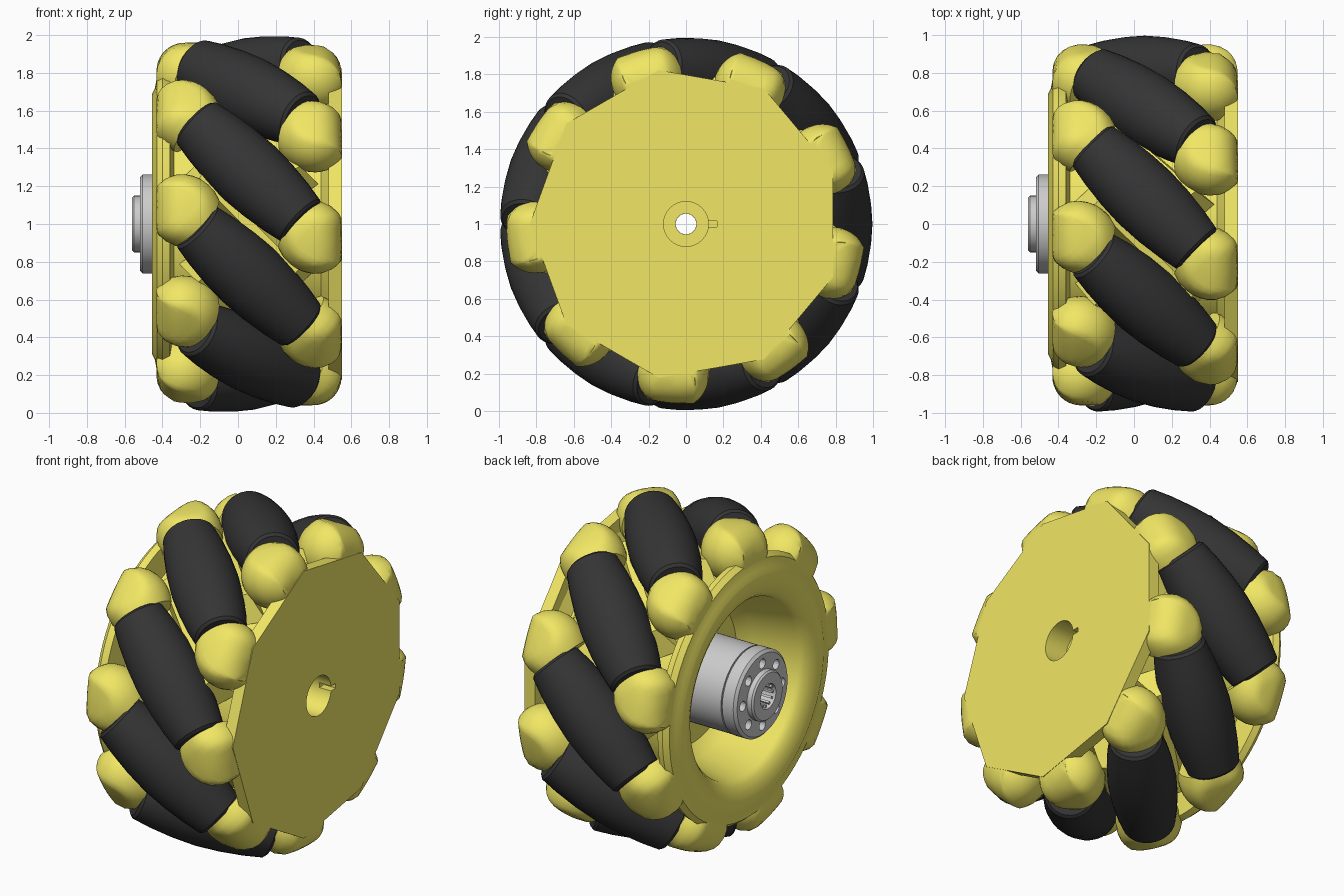
import bpy, bmesh
from math import pi, cos, sin, sqrt, radians
from mathutils import Matrix, Vector

if "Cube" in bpy.data.objects:
    bpy.data.objects.remove(bpy.data.objects["Cube"])

CX, N = 0.057, 9                      # middle of the rim, number of rollers
HUB_CENTRE = Matrix.Translation((0, 0, 1))


def material(name, colour):
    m = bpy.data.materials.new(name)
    m.diffuse_color = (*colour, 1)
    m.use_nodes = True
    m.node_tree.nodes["Principled BSDF"].inputs["Base Color"].default_value = m.diffuse_color
    return m


yellow = material("yellow_plastic", (0.88, 0.80, 0.13))
rubber = material("black_rubber", (0.035, 0.035, 0.035))


def add(name, bm, matrix, mat):
    bmesh.ops.remove_doubles(bm, verts=bm.verts, dist=1e-5)
    bmesh.ops.recalc_face_normals(bm, faces=bm.faces)
    me = bpy.data.meshes.new(name)
    bm.to_mesh(me)
    bm.free()
    if mat:
        me.materials.append(mat)
    ob = bpy.data.objects.new(name, me)
    ob.matrix_world = matrix
    bpy.context.collection.objects.link(ob)
    return ob


def lathe(name, profile, seg, matrix=HUB_CENTRE, mat=None, closed=True, start=0):
    """Revolve (x, radius) points about the local x axis."""
    bm = bmesh.new()
    rings = [[bm.verts.new((x, r * cos(start + 2 * pi * i / seg), r * sin(start + 2 * pi * i / seg)))
              for i in range(seg)] for x, r in profile]
    for k in range(len(rings) if closed else len(rings) - 1):
        a, b = rings[k], rings[(k + 1) % len(rings)]
        for i in range(seg):
            j = (i + 1) % seg
            bm.faces.new((a[i], a[j], b[j], b[i]))
    return add(name, bm, matrix, mat)


def cut(ob, cutter):
    cutter.hide_render = True
    cutter.hide_set(True)
    cutter.display_type = 'WIRE'
    mod = ob.modifiers.new("cut", 'BOOLEAN')
    mod.operation, mod.solver, mod.object = 'DIFFERENCE', 'EXACT', cutter


def skewed(angle, radius, side=1):
    """Frame on the rim: local x runs 45 degrees across it, local z outward."""
    er = Vector((0, cos(angle), sin(angle)))
    et = Vector((0, -sin(angle), cos(angle)))
    d = (Vector((1, 0, 0)) + et).normalized() * side
    m = Matrix((d, er.cross(d), er)).transposed().to_4x4()
    m.translation = Vector((CX, 0, 1)) + er * radius
    return m


def trim_to_rim(ob, matrix):
    """Press a bracket into the wheel envelope: flat sides, rounded shoulders."""
    inv = matrix.inverted()
    for v in ob.data.vertices:
        p = matrix @ v.co
        p.x = max(-0.432, min(0.548, p.x))
        shoulder = max(0, abs(p.x - 0.058) - 0.34)
        limit = 0.81 + sqrt(max(0, 0.15 ** 2 - shoulder ** 2))
        r = sqrt(p.y ** 2 + (p.z - 1) ** 2)
        if r > limit:
            p.y, p.z = p.y * limit / r, 1 + (p.z - 1) * limit / r
        v.co = inv @ p


# drum: flat outer face with a recessed bore, deep dish and round rim on the hub side
drum = lathe("wheel_drum", [
    (0.55, 0.12), (0.55, 0.72), (0.49, 0.74), (0.44, 0.64), (-0.34, 0.64), (-0.36, 0.79),
    (-0.40, 0.80), (-0.43, 0.775), (-0.44, 0.72), (-0.455, 0.69), (-0.455, 0.65), (-0.44, 0.60),
    (-0.42, 0.56), (-0.39, 0.535), (-0.12, 0.48), (-0.05, 0.42), (-0.05, 0.055),
    (0.40, 0.055), (0.40, 0.12)], 72, mat=yellow)

# keyway beside the bore
bm = bmesh.new()
bmesh.ops.create_cube(bm, size=1, matrix=Matrix.Translation((0.53, 0.135, 0))
                      @ Matrix.Diagonal((0.12, 0.06, 0.03, 1)))
cut(drum, add("keyway_cutter", bm, HUB_CENTRE, None))

# nine-sided outer plate carrying the roller ends
corner = 0.785 / cos(pi / N)
lathe("outer_plate", [(0.48, 0.6), (0.48, corner), (0.55, corner), (0.55, 0.6)],
      N, mat=yellow, start=pi / N)

# rollers, rounded end brackets and the webs between rollers
half = [(0.40, 0.0), (0.40, 0.135), (0.385, 0.151), (0.28, 0.171), (0.14, 0.188)]
roller = half + [(0, 0.195)] + [(-x, r) for x, r in reversed(half)]
bracket = [(0.39, 0.0), (0.39, 0.17), (0.44, 0.185), (0.49, 0.187), (0.53, 0.182), (0.57, 0.168),
           (0.61, 0.145), (0.64, 0.115), (0.665, 0.07), (0.675, 0.03), (0.677, 0.0)]
for i in range(N):
    a = 2 * pi * i / N
    lathe(f"roller_{i + 1}", roller, 32, skewed(a, 0.802), rubber, closed=False)
    for side, tag in ((1, "outer"), (-1, "inner")):
        m = skewed(a, 0.73, side)
        trim_to_rim(lathe(f"{tag}_bracket_{i + 1}", bracket, 32, m, yellow, closed=False), m)
    bm = bmesh.new()
    bmesh.ops.create_cube(bm, size=1, matrix=Matrix.Diagonal((0.84, 0.20, 0.16, 1)))
    for v in bm.verts:                # taper the web towards the outside
        if v.co.z > 0:
            v.co.x *= 0.85
            v.co.y *= 0.25
    add(f"web_{i + 1}", bm, skewed(a + pi / N, 0.68), yellow)

# grey shaft hub with a stepped boss
hub = lathe("shaft_hub", [
    (-0.02, 0.055), (-0.02, 0.26), (-0.42, 0.26), (-0.42, 0.25), (-0.43, 0.25), (-0.43, 0.262),
    (-0.505, 0.262), (-0.52, 0.245), (-0.52, 0.15), (-0.55, 0.15), (-0.56, 0.14),
    (-0.56, 0.075), (-0.46, 0.07), (-0.46, 0.055)], 64)

# ring of screw holes and the splined mouth of the bore
bm = bmesh.new()
for i in range(8):
    a = 2 * pi * i / 8
    bmesh.ops.create_cone(bm, cap_ends=True, segments=16, radius1=0.03, radius2=0.03, depth=0.2,
                          matrix=Matrix.Translation((-0.53, 0.19 * cos(a), 0.19 * sin(a)))
                          @ Matrix.Rotation(pi / 2, 4, 'Y'))
cut(hub, add("screw_hole_cutter", bm, HUB_CENTRE, None))
for i in range(12):
    bm = bmesh.new()
    bmesh.ops.create_cube(bm, size=1, matrix=Matrix.Rotation(2 * pi * i / 12, 4, 'X')
                          @ Matrix.Translation((-0.50, 0.068, 0)) @ Matrix.Diagonal((0.09, 0.02, 0.014, 1)))
    add(f"spline_tooth_{i + 1}", bm, HUB_CENTRE, None)

# smooth shading with crisp edges
for ob in bpy.context.scene.objects:
    if not ob.hide_render:
        ob.select_set(True)
        bpy.context.view_layer.objects.active = ob
bpy.ops.object.shade_smooth_by_angle(angle=radians(35))
